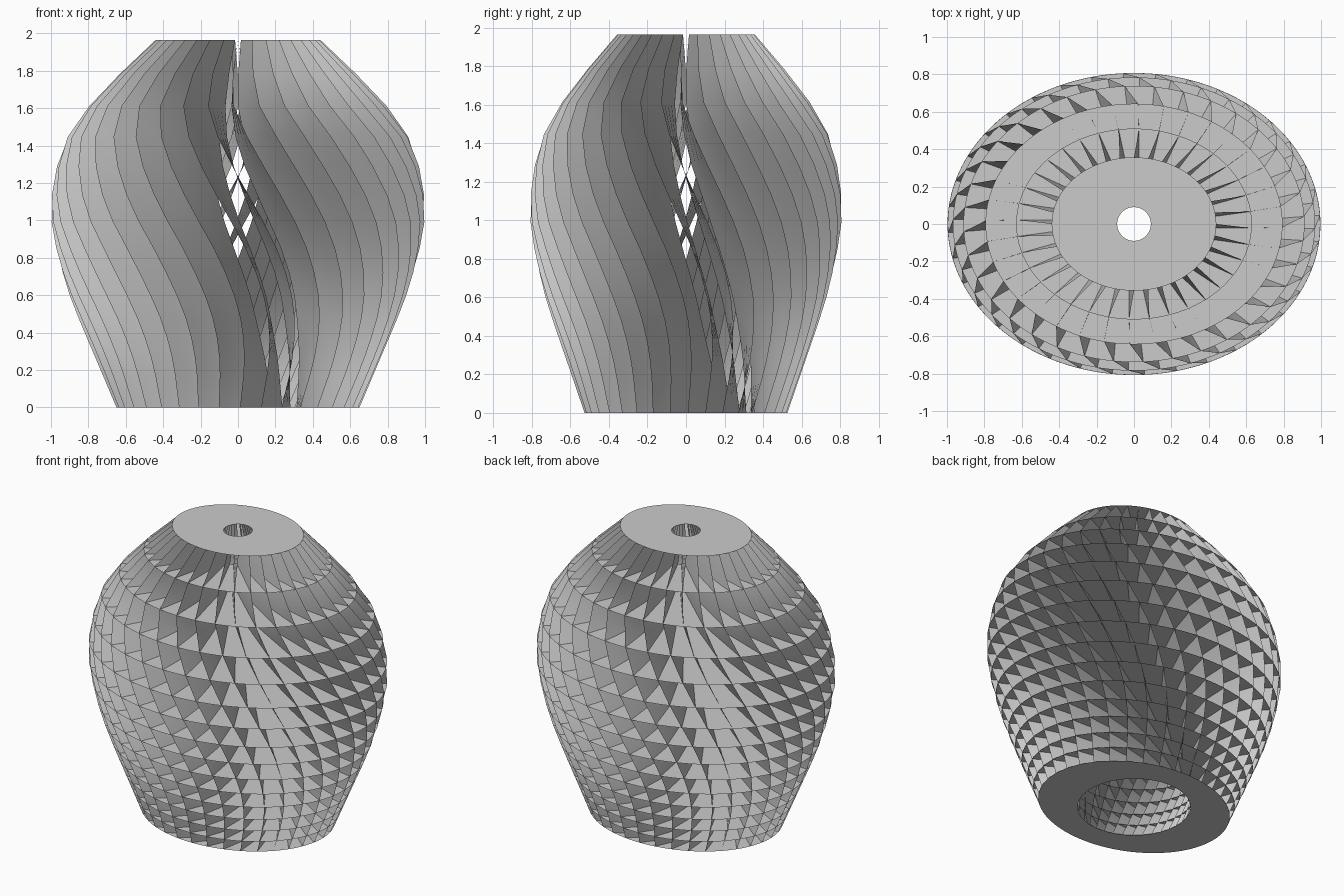
import bpy, bmesh, math

cube = bpy.data.objects.get("Cube")
if cube:
    bpy.data.objects.remove(cube, do_unlink=True)

HEIGHT = 1.965
LEVELS = 16
FINS = 36
SEGMENTS = 144
FLATTEN = 0.81      # depth of the outer ellipse relative to its width

# Profiles as (height, value): outer half width, inner half width and depth,
# outer twist and extra inner twist in degrees
OUTER = [(0, .65), (.2, .735), (.4, .82), (.6, .90), (.8, .96), (1.03, 1.0),
         (1.235, .98), (1.44, .915), (1.605, .80), (1.785, .63), (1.965, .44)]
INNER_X = [(0, .355), (.4, .46), (.8, .50), (1.1, .43), (1.3, .33), (1.6, .20), (1.965, .09)]
INNER_Y = [(0, .355), (.4, .40), (.8, .38), (1.1, .33), (1.3, .26), (1.6, .17), (1.965, .09)]
TWIST = [(0, 31), (.25, 32.5), (.5, 30.5), (.79, 24), (1.05, 16),
         (1.42, 4), (1.605, -1.5), (1.785, -2.5), (1.965, 0)]
LEAN = [(0, 31), (.15, 22), (.4, 12.5), (.64, 8.5), (.9, 4.5), (1.2, 0),
        (1.4, -5), (1.6, -8.5), (1.785, -7), (1.965, 0)]


def curve(points, z):
    """Smooth interpolation through a short list of (height, value)."""
    n = len(points)
    i = next((k for k in range(n - 1) if z <= points[k + 1][0]), n - 2)

    def slope(k):
        a, b = points[max(k - 1, 0)], points[min(k + 1, n - 1)]
        return (b[1] - a[1]) / (b[0] - a[0])
    (z0, v0), (z1, v1) = points[i], points[i + 1]
    h = z1 - z0
    t = (z - z0) / h
    return ((2*t**3 - 3*t**2 + 1) * v0 + (t**3 - 2*t**2 + t) * h * slope(i)
            + (3*t**2 - 2*t**3) * v1 + (t**3 - t**2) * h * slope(i + 1))


def outer_point(z, angle):
    r = curve(OUTER, z)
    return (r * math.sin(angle), -FLATTEN * r * math.cos(angle), z)


def inner_point(z, angle):
    return (curve(INNER_X, z) * math.sin(angle), -curve(INNER_Y, z) * math.cos(angle), z)


def mix(a, b, t):
    return tuple(p + (q - p) * t for p, q in zip(a, b))


def add_object(name, bm, material):
    mesh = bpy.data.meshes.new(name)
    bm.to_mesh(mesh)
    bm.free()
    mesh.materials.append(material)
    obj = bpy.data.objects.new(name, mesh)
    bpy.context.collection.objects.link(obj)
    return obj


grey = bpy.data.materials.new("light grey")
grey.use_nodes = True
grey.diffuse_color = (.6, .6, .6, 1)
grey.node_tree.nodes["Principled BSDF"].inputs["Base Color"].default_value = (.6, .6, .6, 1)

# Level heights: spacing widens steadily towards the top
steps = [.083 + (.182 - .083) * k / (LEVELS - 2) for k in range(LEVELS - 1)]
heights = [HEIGHT * sum(steps[:k]) / sum(steps) for k in range(LEVELS)]

# Flat horizontal rings with an elliptical rim
for number, z in enumerate(heights, 1):
    bm = bmesh.new()
    angles = [math.tau * k / SEGMENTS for k in range(SEGMENTS)]
    rim = [bm.verts.new(outer_point(z, a)) for a in angles]
    hole = [bm.verts.new(inner_point(z, a)) for a in angles]
    for k in range(SEGMENTS):
        j = (k + 1) % SEGMENTS
        bm.faces.new((hole[k], rim[k], rim[j], hole[j]))
    add_object(f"ring_{number:02d}", bm, grey)

# Upright twisted fins running from the hole to the rim through every level
COLUMNS = 4
bm = bmesh.new()
for f in range(FINS):
    rows = []
    for z in heights:
        a = math.tau * f / FINS + math.radians(curve(TWIST, z))
        inside = inner_point(z, a + math.radians(curve(LEAN, z)))
        outside = outer_point(z, a)
        rows.append([bm.verts.new(mix(inside, outside, c / COLUMNS))
                     for c in range(COLUMNS + 1)])
    for low, high in zip(rows, rows[1:]):
        for c in range(COLUMNS):
            bm.faces.new((low[c], low[c + 1], high[c + 1], high[c]))
fins = add_object("twisted_fins", bm, grey)
bpy.ops.object.select_all(action='DESELECT')
fins.select_set(True)
bpy.context.view_layer.objects.active = fins
bpy.ops.object.shade_smooth_by_angle(angle=math.radians(40))
